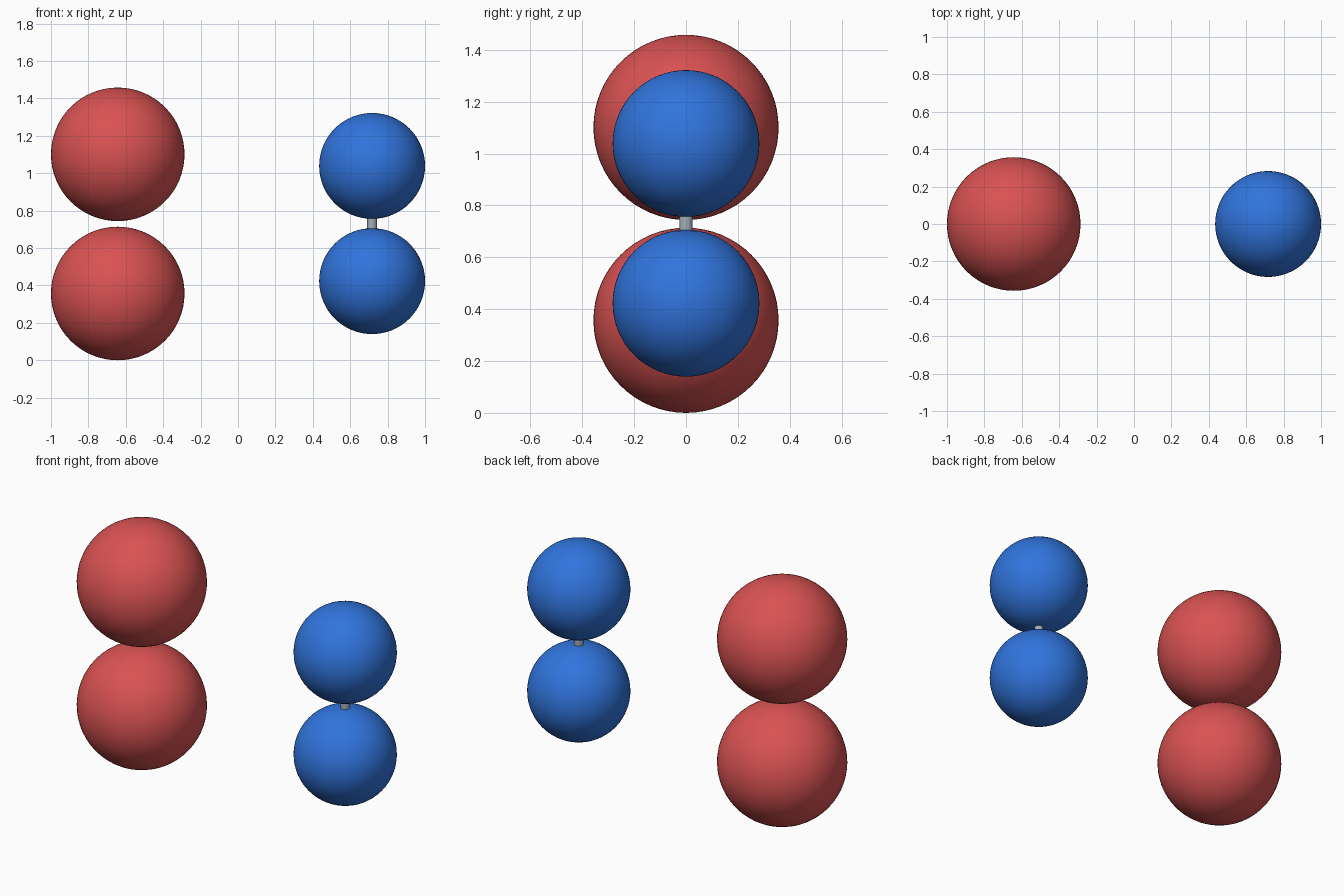
import bpy

if "Cube" in bpy.data.objects:
    bpy.data.objects.remove(bpy.data.objects["Cube"])


def material(name, color):
    mat = bpy.data.materials.new(name)
    mat.diffuse_color = (*color, 1.0)
    mat.use_nodes = True
    mat.node_tree.nodes["Principled BSDF"].inputs["Base Color"].default_value = mat.diffuse_color
    return mat


RED = material("red", (0.70, 0.085, 0.085))
BLUE = material("blue", (0.030, 0.175, 0.72))
GREY = material("steel grey", (0.36, 0.42, 0.48))


def finish(name, mat):
    obj = bpy.context.object
    obj.name = name
    obj.data.materials.append(mat)
    bpy.ops.object.shade_smooth_by_angle()
    return obj


def ball(name, x, z, radius, mat):
    bpy.ops.mesh.primitive_uv_sphere_add(
        segments=64, ring_count=32, radius=radius, location=(x, 0, z))
    return finish(name, mat)


# Large pair, separated by a narrow gap
for name, z in (("large_ball_lower", 0.357), ("large_ball_upper", 1.101)):
    ball(name, -0.643, z, 0.357, RED)

# Small pair, joined by a rod
for name, z in (("small_ball_lower", 0.423), ("small_ball_upper", 1.039)):
    ball(name, 0.717, z, 0.283, BLUE)

# Connecting rod, its ends seated just inside the small balls
bpy.ops.mesh.primitive_cylinder_add(
    vertices=32, radius=0.026, depth=0.06, location=(0.717, 0, 0.731))
finish("connecting_rod", GREY)
